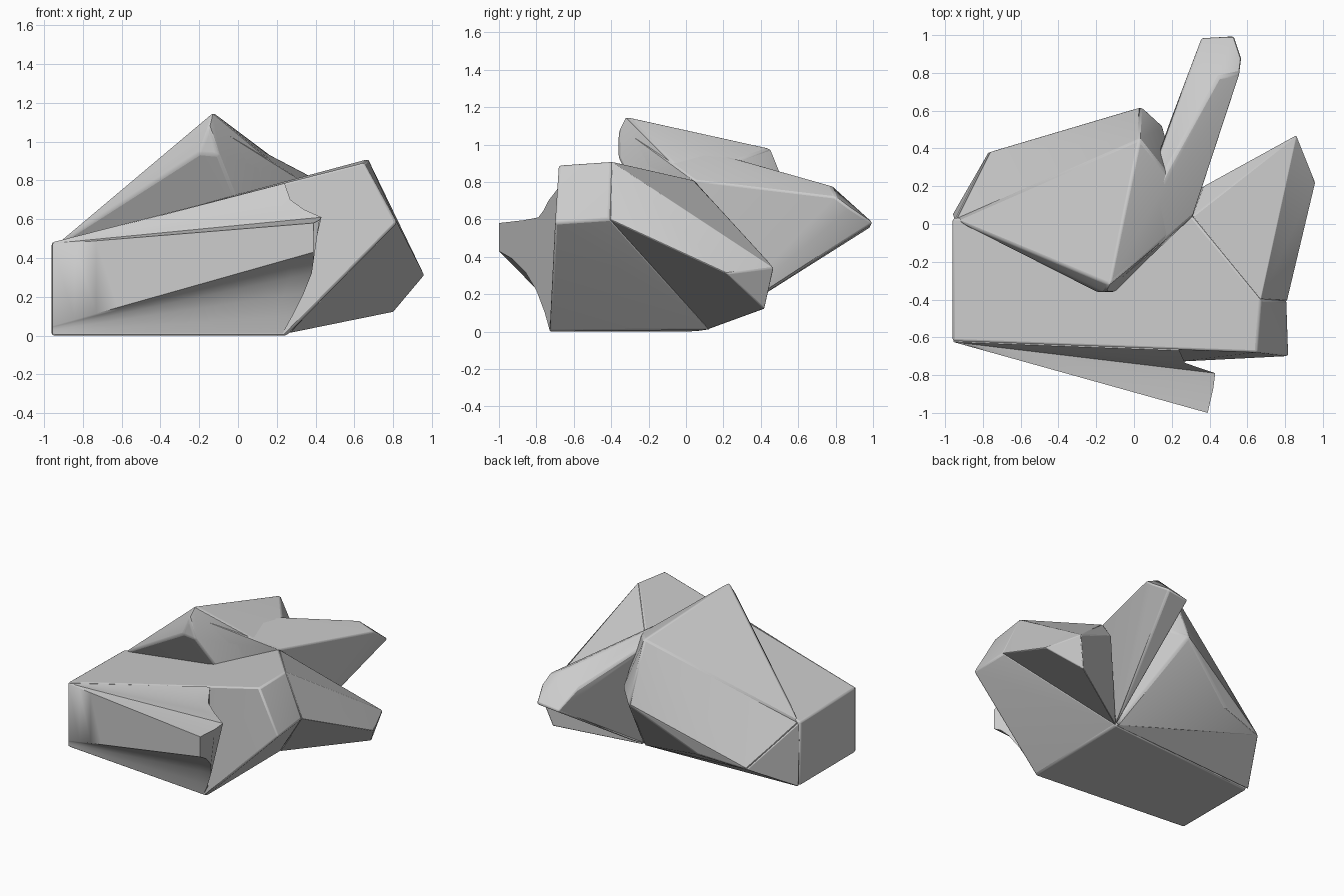
import bpy, bmesh, math

if "Cube" in bpy.data.objects:
    bpy.data.objects.remove(bpy.data.objects["Cube"])


def finish(bm, name, bevel, smooth=25):
    bmesh.ops.recalc_face_normals(bm, faces=bm.faces)
    me = bpy.data.meshes.new(name)
    bm.to_mesh(me)
    bm.free()
    ob = bpy.data.objects.new(name, me)
    bpy.context.collection.objects.link(ob)
    if bevel:
        mod = ob.modifiers.new("soft_edges", 'BEVEL')
        mod.width = bevel
        mod.segments = 2
        mod.angle_limit = math.radians(25)
    bpy.ops.object.select_all(action='DESELECT')
    ob.select_set(True)
    bpy.context.view_layer.objects.active = ob
    bpy.ops.object.shade_smooth_by_angle(angle=math.radians(smooth))
    return ob


def hull(name, pts, bevel=0.012):
    """Faceted chunk: the convex hull of its corner points."""
    bm = bmesh.new()
    for p in pts:
        bm.verts.new(p)
    r = bmesh.ops.convex_hull(bm, input=bm.verts)
    junk = [g for g in r["geom_interior"] + r["geom_unused"]
            if isinstance(g, bmesh.types.BMVert)]
    bmesh.ops.delete(bm, geom=list(set(junk)), context='VERTS')
    bmesh.ops.dissolve_limit(bm, angle_limit=math.radians(4),
                             verts=bm.verts, edges=bm.edges)
    return finish(bm, name, bevel)


def fan_loft(name, start, end, steps=12):
    """Ruled loft between two matching closed sections."""
    bm = bmesh.new()
    rings = []
    for i in range(steps + 1):
        t = i / steps
        rings.append([bm.verts.new([a + (b - a) * t for a, b in zip(p, q)])
                      for p, q in zip(start, end)])
    n = len(start)
    for a, b in zip(rings, rings[1:]):
        for k in range(n):
            j = (k + 1) % n
            bm.faces.new((a[k], a[j], b[j], b[k]))
    bm.faces.new(rings[-1])
    bmesh.ops.remove_doubles(bm, verts=bm.verts, dist=0.0005)
    return finish(bm, name, 0, 50)


# Corners shared by neighbouring chunks
root = (0.26, 0.12, 0.01)        # low point where all rear chunks meet
saddle = (0.31, 0.04, 0.81)      # high point where they meet
ridge = (0.67, -0.40, 0.91)
shoulder = (0.81, -0.41, 0.60)
left_top = (-0.95, 0.02, 0.46)
left_rear = (-0.77, 0.38, 0.20)
low_rear = (-0.42, 0.46, 0.25)

# Large lower block
hull("main_block", [
    (-0.96, -0.62, 0), (0.25, -0.73, 0), root, (-0.96, 0.03, 0),
    (-0.96, -0.62, 0.48), (-0.96, 0.03, 0.47),
    (0.65, -0.68, 0.89), (0.82, -0.70, 0.58), ridge, saddle, shoulder])

# Pointed lobe on the right
hull("right_lobe", [
    root, saddle, ridge, shoulder, (0.37, 0.20, 0.63),
    (0.96, 0.22, 0.31), (0.86, 0.47, 0.34), (0.80, 0.42, 0.12)], 0.006)

# Upper rear block with overhanging peak
hull("upper_block", [
    left_top, left_rear, low_rear, root, (0.04, 0.62, 0.56),
    (0.15, 0.52, 0.62), (0.03, 0.45, 0.98), (-0.13, -0.32, 1.15),
    (-0.15, -0.36, 1.07), (-0.20, -0.36, 0.94), (-0.10, -0.36, 0.93),
    (0.19, 0.25, 0.91), (0.29, 0.03, 0.80)])

# Wedge closing the lower left corner
hull("left_wedge", [
    left_top, left_rear, low_rear, root, (-0.96, 0.05, 0),
    (-0.5, -0.1, 0.3)], 0.004)

# Fin reaching to the back
hull("rear_arm", [
    (-0.12, -0.33, 1.08), (-0.10, -0.35, 0.93), saddle, root,
    (0.17, 0.28, 0.92), (0.19, 0.54, 0.76), (0.56, 0.80, 0.72),
    (0.45, 0.78, 0.78), (0.30, 0.83, 0.69), (0.57, 0.88, 0.66),
    (0.53, 1.00, 0.58), (0.36, 0.99, 0.56)])

# Twisted front arm, hollow below where it meets the block:
# each entry is a height on the left edge and the matching end point
section = [
    (0.05, (0.39, -1.00, 0.43)), (0.045, (0.39, -0.93, 0.39)),
    (0.04, (0.38, -0.86, 0.32)), (0.03, (0.34, -0.80, 0.22)),
    (0.02, (0.28, -0.755, 0.10)), (0.01, (0.23, -0.73, 0.01)),
    (0.01, (0.22, -0.66, 0.01)), (0.475, (0.22, -0.64, 0.76)),
    (0.475, (0.24, -0.67, 0.785)), (0.475, (0.27, -0.735, 0.70)),
    (0.475, (0.34, -0.76, 0.65)), (0.475, (0.43, -0.79, 0.61)),
    (0.475, (0.42, -0.87, 0.595)), (0.47, (0.39, -1.00, 0.58))]
start = [(-0.955, -0.60 if k in (6, 7) else -0.625, s[0])
         for k, s in enumerate(section)]
fan_loft("front_arm", start, [s[1] for s in section])
